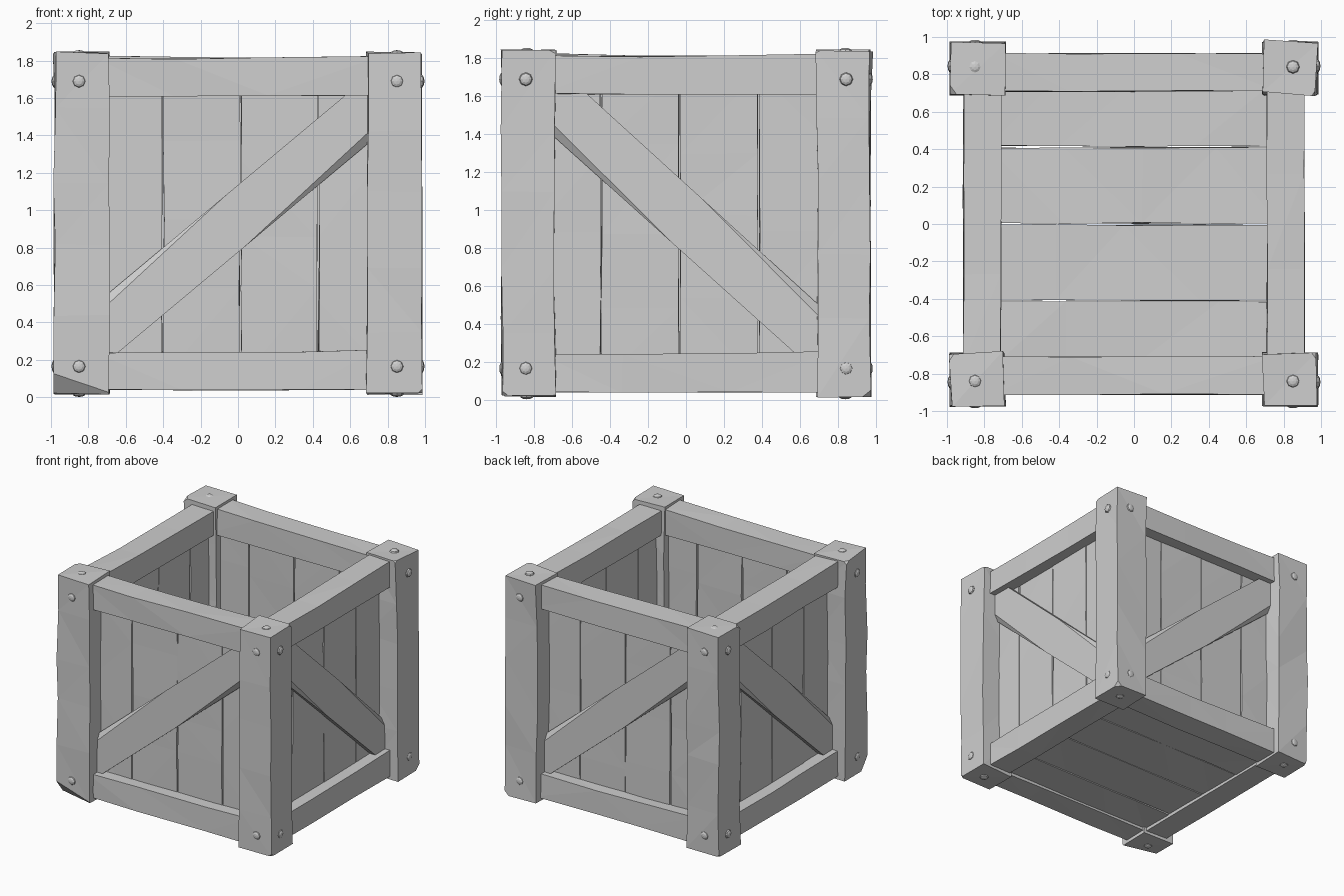
import bpy, bmesh, math, random
from mathutils import Vector, Matrix

random.seed(4)
if "Cube" in bpy.data.objects:
    bpy.data.objects.remove(bpy.data.objects["Cube"], do_unlink=True)

grey = bpy.data.materials.new("plain grey")
grey.use_nodes = True
grey.diffuse_color = (0.62, 0.62, 0.62, 1)
grey.node_tree.nodes["Principled BSDF"].inputs["Base Color"].default_value = (0.62, 0.62, 0.62, 1)


def finish(bm, name, turn=0.0):
    """Turn the mesh about the crate's axis and make an object of it."""
    bm.transform(Matrix.Rotation(turn, 4, "Z"))
    bmesh.ops.recalc_face_normals(bm, faces=bm.faces)
    mesh = bpy.data.meshes.new(name)
    bm.to_mesh(mesh)
    bm.free()
    mesh.materials.append(grey)
    obj = bpy.data.objects.new(name, mesh)
    bpy.context.collection.objects.link(obj)


def board(lo, hi, cuts=3, wobble=0.008):
    """A hand-hewn board: a box cut along its length, with uneven edges."""
    lo, hi = Vector(lo), Vector(hi)
    size = hi - lo
    bm = bmesh.new()
    bmesh.ops.create_cube(bm, size=1)
    for v in bm.verts:
        v.co = (lo + hi) / 2 + Vector(a * b for a, b in zip(v.co, size))
    axis = max(range(3), key=lambda i: size[i])
    normal = Vector((0, 0, 0))
    normal[axis] = 1
    for i in range(1, cuts + 1):
        at = lo + size * ((i + random.uniform(-0.2, 0.2)) / (cuts + 1))
        bmesh.ops.bisect_plane(bm, geom=bm.verts[:] + bm.edges[:] + bm.faces[:],
                               plane_co=at, plane_no=normal)
    for v in bm.verts:
        v.co += Vector(random.uniform(-wobble, wobble) for _ in range(3))
    bmesh.ops.triangulate(bm, faces=bm.faces)
    return bm


def chip(bm, point, normal):
    """Slice off everything beyond a plane and close the cut."""
    bmesh.ops.bisect_plane(bm, geom=bm.verts[:] + bm.edges[:] + bm.faces[:],
                           plane_co=point, plane_no=Vector(normal).normalized(),
                           clear_outer=True)
    bmesh.ops.holes_fill(bm, edges=[e for e in bm.edges if e.is_boundary])


def bolt(name, at, direction):
    """A low domed bolt head."""
    bm = bmesh.new()
    bmesh.ops.create_uvsphere(bm, u_segments=8, v_segments=6, radius=0.036)
    bm.transform(Matrix.Diagonal((1, 1, 0.5, 1)))
    bm.transform(Vector(direction).to_track_quat("Z", "Y").to_matrix().to_4x4())
    bm.transform(Matrix.Translation(at))
    finish(bm, name)


# Corner posts with chipped ends, and their bolts
corners = {"front_left": (1, -1, 1), "front_right": (-1, -1, 2),
           "back_left": (1, 1, -4), "back_right": (-1, 1, -1)}
for name, (sx, sy, twist) in corners.items():
    bm = board((-0.145, -0.14, 0.018), (0.145, 0.14, 1.842), 4, 0.007)
    for v in bm.verts:
        if v.co.z > 1.6:
            v.co = Matrix.Rotation(math.radians(twist), 3, "Z") @ v.co
    chip(bm, (sx * 0.14, -sy * 0.13, 1.83), (sx, -sy * 0.7, 1.2))
    chip(bm, (sx * 0.135, sy * 0.13, 0.025), (sx, sy * 0.8, -1))
    if name == "front_right":
        chip(bm, (0, -0.138, 0.075), (-0.22, -1, -0.75))
    bm.transform(Matrix.Translation((sx * 0.836, sy * 0.831, 0)))
    finish(bm, name + "_post")
    for level, z in (("lower", 0.165), ("upper", 1.69)):
        bolt(f"{name}_{level}_side_bolt", (sx * 0.979, sy * 0.845, z), (sx, 0, 0))
        bolt(f"{name}_{level}_face_bolt", (sx * 0.85, sy * 0.967, z), (0, sy, 0))
    bolt(name + "_top_bolt", (sx * 0.85, sy * 0.84, 1.838), (0, 0, 1))
    bolt(name + "_bottom_bolt", (sx * 0.85, sy * 0.84, 0.02), (0, 0, -1))


def brace(mirror):
    """A diagonal board trimmed to the frame, with shallow hacked edges."""
    if mirror == 1:
        outline = [(-0.7, 0.24), (-0.64, 0.24), (0.7, 1.36), (0.7, 1.62), (0.58, 1.62), (-0.7, 0.55)]
    else:
        outline = [(-0.7, 0.24), (-0.58, 0.24), (0.7, 1.39), (0.7, 1.62), (0.53, 1.62), (-0.7, 0.5)]
    points = [Vector((x * mirror, -0.865, z)) for x, z in outline]
    bm = bmesh.new()
    face = bm.faces.new([bm.verts.new(p) for p in points])
    grown = bmesh.ops.extrude_face_region(bm, geom=[face])["geom"]
    for v in grown:
        if isinstance(v, bmesh.types.BMVert):
            v.co.y = -0.79
    bmesh.ops.recalc_face_normals(bm, faces=bm.faces)
    # Each chip starts part way along an edge and widens towards its end
    for start, end, part, out in ((points[1], points[2], 0.5, -1), (points[4], points[5], 0.5, 1)):
        along = (end - start).normalized()
        across = Vector((-abs(along.z) * mirror, 0, abs(along.x))) * out
        chip(bm, start.lerp(end, part), across * 0.6 + Vector((0, -0.8, 0)) + along * 0.03)
    return bm


# Four framed walls: rails, upright planks and a diagonal brace
for i, side in enumerate(("front", "left", "back", "right")):
    turn = i * math.pi / 2
    for level, z in (("bottom", 0.04), ("top", 1.612)):
        bm = board((-0.76, -0.912, z), (0.76, -0.71, z + 0.2), 2, 0.004)
        for v in bm.verts:
            # Rails dip slightly in the middle and rise towards one end
            if v.co.z > z + 0.1:
                v.co.z += 0.012 * (abs(v.co.x) - 1) + 0.01 * (v.co.x + 1)
        finish(bm, f"{side}_{level}_rail", turn)
    middle = 0.013 if i % 2 == 0 else -0.033
    for k in range(4):
        x = middle + (k - 2) * 0.415
        bm = board((max(x + 0.004, -0.82), -0.815, 0.1),
                   (min(x + 0.411, 0.82), -0.755, 1.72), 3, 0.004)
        finish(bm, f"{side}_plank_{k + 1}", turn)
    finish(brace(1 if i % 2 == 0 else -1), side + "_brace", turn)

# Floor planks
for k in range(4):
    y = (k - 2) * 0.412
    bm = board((-0.78, max(y + 0.004, -0.78), 0.065),
               (0.78, min(y + 0.408, 0.78), 0.125), 3, 0.004)
    finish(bm, f"floor_plank_{k + 1}")
